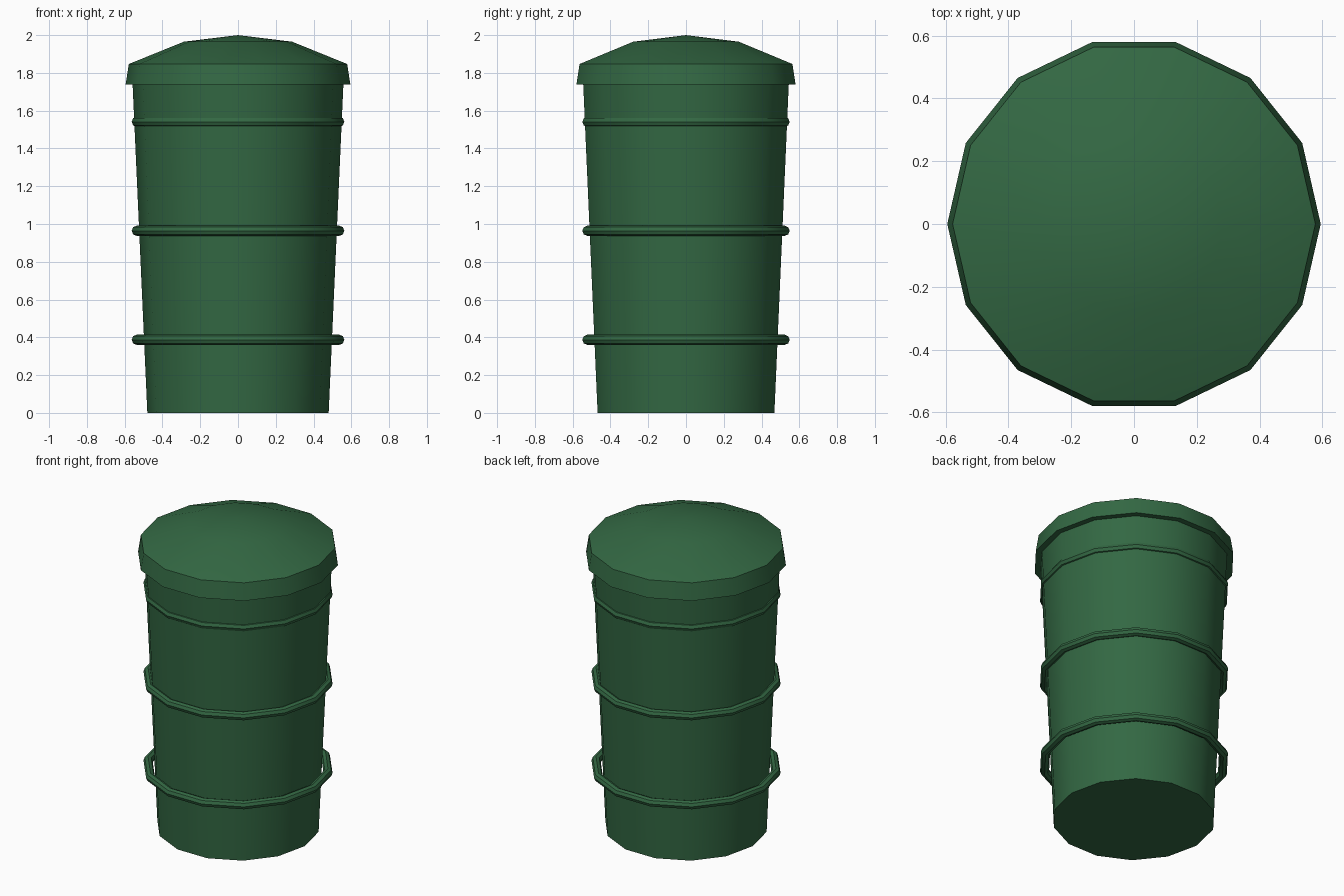
import bpy, bmesh, math

if "Cube" in bpy.data.objects:
    bpy.data.objects.remove(bpy.data.objects["Cube"])

SIDES = 14

green = bpy.data.materials.new("dark_green")
green.diffuse_color = (0.033, 0.138, 0.056, 1)
green.use_nodes = True
green.node_tree.nodes["Principled BSDF"].inputs["Base Color"].default_value = green.diffuse_color


def lathe(name, profile, closed=False):
    """Spin an (r, z) profile around z; radius 0 makes a pole, flat ends are capped."""
    bm = bmesh.new()
    rings = []
    for r, z in profile:
        if r == 0:
            rings.append([bm.verts.new((0, 0, z))] * SIDES)
        else:
            rings.append([bm.verts.new((r * math.cos(2 * math.pi * i / SIDES),
                                        r * math.sin(2 * math.pi * i / SIDES), z))
                          for i in range(SIDES)])
    pairs = list(zip(rings, rings[1:]))
    if closed:
        pairs.append((rings[-1], rings[0]))
    for a, b in pairs:
        for i in range(SIDES):
            j = (i + 1) % SIDES
            quad = [a[i], a[j], b[j], b[i]]
            bm.faces.new(list(dict.fromkeys(quad)))
    if not closed:
        for ring, (r, z) in ((rings[0], profile[0]), (rings[-1], profile[-1])):
            if r > 0:
                bm.faces.new(ring)
    bmesh.ops.recalc_face_normals(bm, faces=bm.faces)
    mesh = bpy.data.meshes.new(name)
    bm.to_mesh(mesh)
    bm.free()
    mesh.materials.append(green)
    obj = bpy.data.objects.new(name, mesh)
    bpy.context.collection.objects.link(obj)
    bpy.ops.object.select_all(action='DESELECT')
    obj.select_set(True)
    bpy.context.view_layer.objects.active = obj
    bpy.ops.object.shade_smooth_by_angle(angle=math.radians(30))
    return obj


# Tapered bin body
lathe("bin_body", [(0.48, 0), (0.558, 1.738)])

# Domed lid with a flared rim
lathe("lid", [(0.595, 1.738), (0.578, 1.847), (0.287, 1.965), (0, 2.0)])

# Three equal hoops around the body
HOOP_R, TUBE_R, TUBE_SIDES = 0.536, 0.027, 8
for n, z in enumerate((0.387, 0.964, 1.541)):
    section = [(HOOP_R + TUBE_R * math.cos(2 * math.pi * k / TUBE_SIDES),
                z + TUBE_R * math.sin(2 * math.pi * k / TUBE_SIDES))
               for k in range(TUBE_SIDES)]
    lathe(f"hoop_{n + 1}", section, closed=True)
